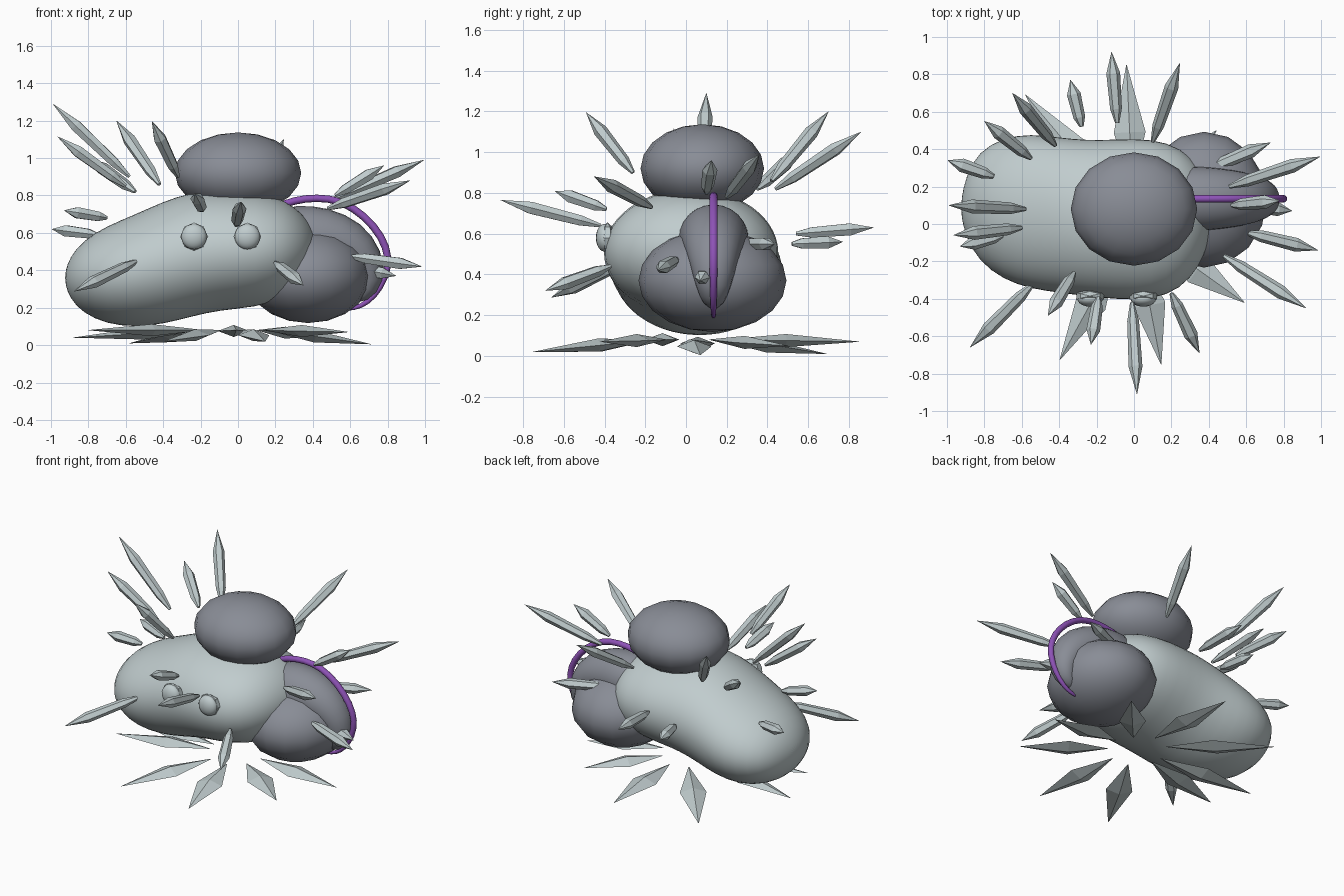
import bpy, bmesh, math
from mathutils import Vector

if "Cube" in bpy.data.objects:
    bpy.data.objects.remove(bpy.data.objects["Cube"])


def material(name, rgb):
    m = bpy.data.materials.new(name)
    m.diffuse_color = (*rgb, 1)
    m.use_nodes = True
    m.node_tree.nodes["Principled BSDF"].inputs["Base Color"].default_value = m.diffuse_color
    return m


PALE = material("pale_grey", (0.53, 0.605, 0.615))
DARK = material("slate_grey", (0.25, 0.265, 0.305))
PURPLE = material("purple", (0.27, 0.085, 0.47))


def loft(name, rings, mat, smooth=True):
    """Skin a list of point rings and cap both ends."""
    bm = bmesh.new()
    loops = [[bm.verts.new(p) for p in ring] for ring in rings]
    n = len(loops[0])
    for a, b in zip(loops, loops[1:]):
        for i in range(n):
            bm.faces.new((a[i], a[(i + 1) % n], b[(i + 1) % n], b[i]))
    bm.faces.new(loops[0])
    bm.faces.new(loops[-1])
    bmesh.ops.recalc_face_normals(bm, faces=bm.faces)
    me = bpy.data.meshes.new(name)
    bm.to_mesh(me)
    bm.free()
    me.materials.append(mat)
    me.polygons.foreach_set("use_smooth", [smooth] * len(me.polygons))
    ob = bpy.data.objects.new(name, me)
    bpy.context.collection.objects.link(ob)
    return ob


def ellipsoid(name, centre, radii, mat, seg=16, rings=10, smooth=True):
    bpy.ops.mesh.primitive_uv_sphere_add(segments=seg, ring_count=rings, radius=1, location=centre)
    ob = bpy.context.object
    ob.name, ob.scale = name, radii
    ob.data.materials.append(mat)
    if smooth:
        bpy.ops.object.shade_smooth()
    return ob


def circle(centre, u, v, ru, rv, n):
    return [centre + u * (ru * math.cos(2 * math.pi * i / n)) + v * (rv * math.sin(2 * math.pi * i / n))
            for i in range(n)]


def spike(name, tip, base, profile, ru, rv, sides):
    """Faceted crystal from base to tip; profile holds (fraction, radius) pairs."""
    tip, base = Vector(tip), Vector(base)
    d = (tip - base).normalized()
    u = d.cross(Vector((0, 0, 1))).normalized()
    v = u.cross(d)
    rings = [circle(base.lerp(tip, t), u, v, ru * r, rv * r, sides) for t, r in profile]
    return loft(name, rings, PALE, smooth=False)


def arc_tube(name, path, mat, sides, y=0.135):
    """Tube of changing radius along (x, z, radius) points."""
    rings = []
    pts = [Vector((x, y, z)) for x, z, r in path]
    for i, p in enumerate(pts):
        d = (pts[min(i + 1, len(pts) - 1)] - pts[max(i - 1, 0)]).normalized()
        u = Vector((0, 1, 0))
        rings.append(circle(p, u, u.cross(d), path[i][2], path[i][2], sides))
    ob = loft(name, rings, mat)
    ob.modifiers.new("smooth", "SUBSURF").levels = 1
    return ob


# Body: long rounded blob, (x, z low, z high, y low, y high)
body = [(-.925, .33, .39, .05, .12), (-.90, .25, .47, -.07, .26), (-.83, .17, .56, -.20, .39),
        (-.70, .11, .64, -.30, .465), (-.55, .095, .70, -.35, .485), (-.40, .11, .77, -.37, .465),
        (-.25, .15, .82, -.39, .45), (-.10, .185, .825, -.405, .455), (.10, .20, .82, -.41, .46),
        (.25, .25, .78, -.35, .41), (.35, .34, .70, -.23, .31), (.40, .42, .62, -.10, .20),
        (.42, .51, .55, .03, .08)]
Y, Z = Vector((0, 1, 0)), Vector((0, 0, 1))
body_ob = loft("body", [circle(Vector((x, (c + d) / 2, (a + b) / 2)), Y, Z, (d - c) / 2, (b - a) / 2, 28)
                        for x, a, b, c, d in body], PALE)
body_ob.modifiers.new("smooth", "SUBSURF").levels = 1

# Dark lobes
ellipsoid("top_lobe", (0, .08, .92), (.338, .303, .217), DARK)
ellipsoid("lower_lobe", (.375, .13, .37), (.335, .363, .252), DARK)

# Curled tail and the purple cord around it
arc_tube("tail", [(.20, .555, .17), (.32, .575, .185), (.46, .575, .172), (.59, .535, .15),
                  (.675, .45, .12), (.705, .34, .09), (.66, .27, .06), (.59, .25, .02)], DARK, 12)
arc_tube("cord", [(.20, .735, .022), (.30, .775, .022), (.42, .79, .022), (.55, .775, .022),
                  (.68, .69, .023), (.77, .58, .023), (.81, .47, .022), (.79, .36, .02),
                  (.73, .26, .017), (.66, .205, .014), (.58, .19, .01)], PURPLE, 8)

# Eyes with faceted sockets
for side, x in (("left", -.235), ("right", .05)):
    ellipsoid(side + "_eye", (x, -.40, .58), (.068, .042, .068), PALE, 20, 12)
    ellipsoid(side + "_socket", (x, -.385, .58), (.085, .035, .075), PALE, 6, 4, False)

# Thin crystals around the body: (tip, base)
crystals = [((-.12, .92, .63), (-.09, .54, .60)), ((.245, .86, 1.10), (.10, .44, .82)),
            ((-.34, .77, .56), (-.28, .52, .55)), ((-.65, .70, 1.20), (-.42, .42, .86)),
            ((-.80, .55, 1.0), (-.55, .35, .82)), ((-.995, .34, .62), (-.75, .255, .59)),
            ((-.99, .10, 1.29), (-.58, .08, .90)), ((-.965, -.06, 1.115), (-.60, -.02, .85)),
            ((-.93, -.12, .72), (-.70, -.06, .68)), ((-.877, -.66, .287), (-.54, -.32, .45)),
            ((-.46, -.49, 1.195), (-.32, -.26, .90)), ((-.23, -.645, .81), (-.19, -.39, .72)),
            ((.016, -.91, .765), (-.01, -.42, .64)), ((.35, -.69, .32), (.20, -.37, .44)),
            ((.92, -.45, .88), (.48, -.17, .73)), ((.984, -.14, .42), (.60, -.045, .475)),
            ((.845, .07, .37), (.60, .10, .42)), ((.78, .125, .96), (.52, .10, .80)),
            ((.995, .36, .99), (.51, .20, .78)), ((.73, .435, .55), (.385, .29, .55))]
THIN = [(0, .3), (.2, .85), (.7, 1), (1, .02)]
for tip, base in crystals:
    spike("crystal", tip, base, THIN, .037, .034, 6)

# Broad leaf crystals fanned out near the ground, tips only
leaves = [(-.04, .85, .07), (-.58, .69, .01), (-.88, .10, .04), (-.80, -.20, .08), (-.396, -.725, .02),
          (.145, -.75, .02), (.59, -.42, .07), (.71, .07, .005), (.44, .50, .05)]
LEAF = [(0, .03), (.45, 1), (1, .02)]
for x, y, z in leaves:
    spike("ground_crystal", (x, y, z), (x * .23, y * .23, .08), LEAF, .085, .032, 4)
